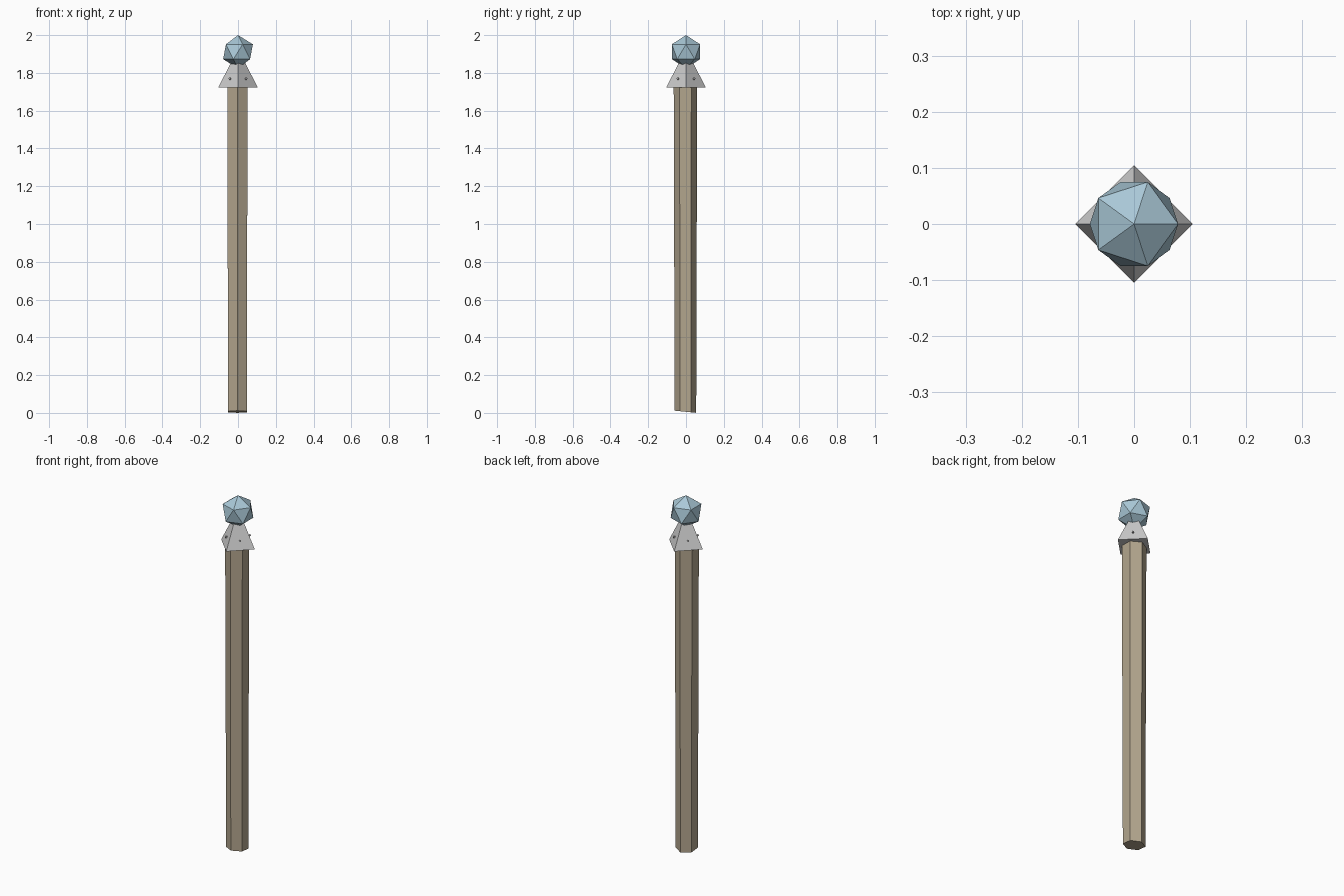
import bpy
import math
from mathutils import Vector

if "Cube" in bpy.data.objects:
    bpy.data.objects.remove(bpy.data.objects["Cube"])


def paint(obj, name, color):
    mat = bpy.data.materials.new(name)
    mat.diffuse_color = color
    mat.use_nodes = True
    mat.node_tree.nodes["Principled BSDF"].inputs["Base Color"].default_value = mat.diffuse_color
    obj.data.materials.append(mat)


# Hexagonal wooden shaft, slightly wider at the top, corners towards +y and -y
SHAFT_TOP = 1.735
bpy.ops.mesh.primitive_cone_add(vertices=6, radius1=0.057, radius2=0.062,
                                depth=SHAFT_TOP, location=(0, 0, SHAFT_TOP / 2))
shaft = bpy.context.object
shaft.name = "shaft"
for v in shaft.data.vertices:
    v.co.x -= 0.003
    v.co.y -= 0.003
    if v.co.z < 0:  # foot cut at a slight angle
        v.co.z += 0.006 - 0.1 * (v.co.y + 0.003)
paint(shaft, "wood", (0.45, 0.38, 0.27, 1))

# Four-sided pyramid cap, its tip hidden in the gem
CAP_R, CAP_Z, CAP_H = 0.105, 1.722, 0.205
bpy.ops.mesh.primitive_cone_add(vertices=4, radius1=CAP_R, radius2=0,
                                depth=CAP_H, location=(0, 0, CAP_Z + CAP_H / 2))
bpy.context.object.name = "cap"

# One small nail in the middle of each cap face
nail_z = 1.768
inset = CAP_R * (1 - (nail_z - CAP_Z) / CAP_H) / 2
for i in range(4):
    a = math.radians(45 + 90 * i)
    sx, sy = math.copysign(1, math.cos(a)), math.copysign(1, math.sin(a))
    normal = Vector((sx, sy, CAP_R / CAP_H)).normalized()
    bpy.ops.mesh.primitive_cylinder_add(vertices=6, radius=0.006, depth=0.016,
                                        location=(sx * inset, sy * inset, nail_z))
    nail = bpy.context.object
    nail.name = f"nail_{i + 1}"
    nail.rotation_euler = normal.to_track_quat('Z', 'Y').to_euler()

# Faceted gem on top
GEM_R = 0.088
bpy.ops.mesh.primitive_ico_sphere_add(subdivisions=1, radius=GEM_R,
                                      location=(0, 0, 2 - GEM_R))
gem = bpy.context.object
gem.name = "gem"
paint(gem, "blue_crystal", (0.4, 0.58, 0.68, 1))
